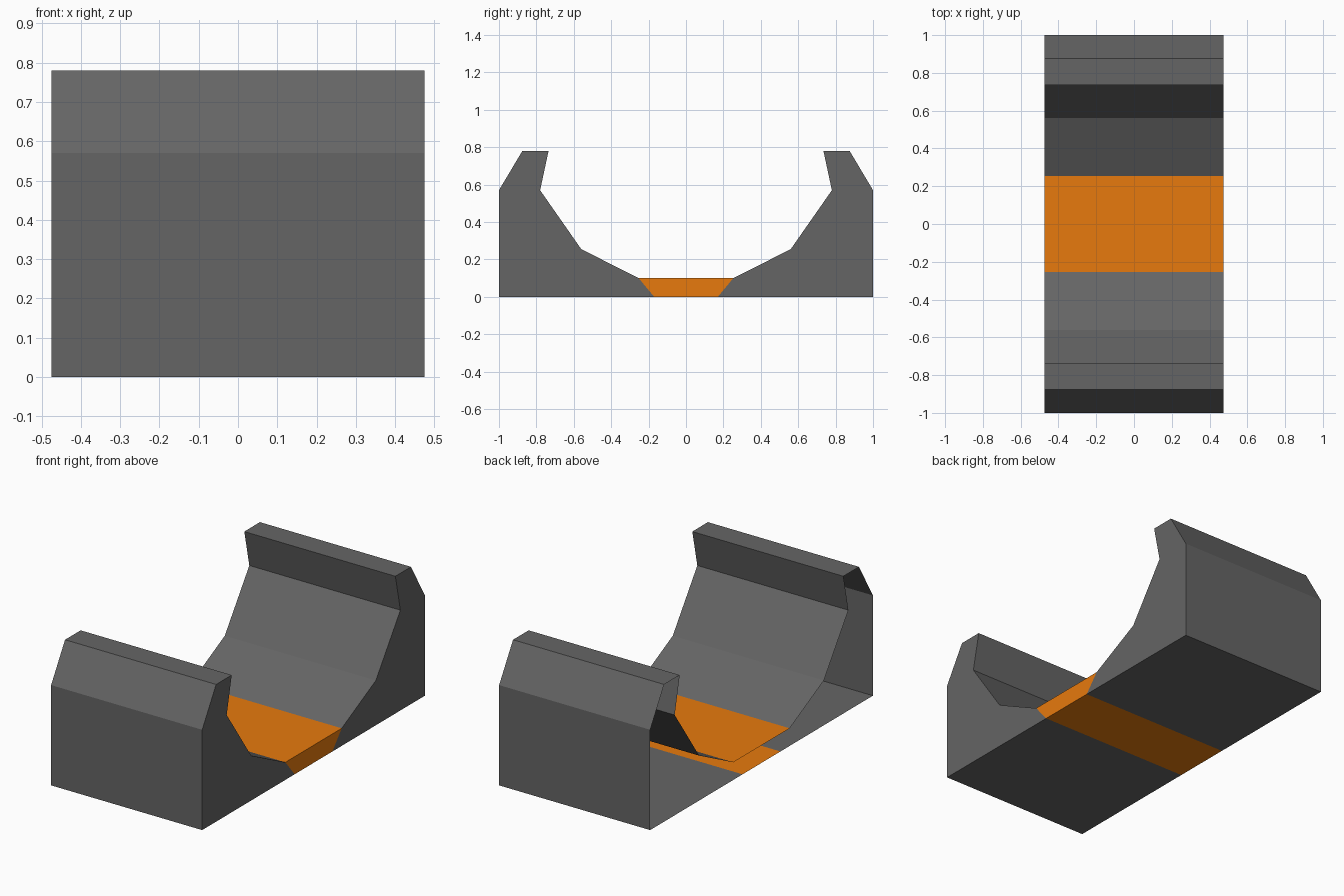
import bpy
import bmesh

cube = bpy.data.objects.get("Cube")
if cube:
    bpy.data.objects.remove(cube, do_unlink=True)

HALF_WIDTH = 0.475


def make_material(name, rgb):
    mat = bpy.data.materials.new(name)
    mat.use_nodes = True
    colour = (*rgb, 1.0)
    mat.diffuse_color = colour
    bsdf = next(n for n in mat.node_tree.nodes if n.type == "BSDF_PRINCIPLED")
    bsdf.inputs["Base Color"].default_value = colour
    bsdf.inputs["Roughness"].default_value = 0.8
    return mat


def make_shell(name, profile, open_edges, mat):
    """Sweep a counter-clockwise (y, z) profile along x, closed only at the +x end."""
    bm = bmesh.new()
    near = [bm.verts.new((-HALF_WIDTH, y, z)) for y, z in profile]
    far = [bm.verts.new((HALF_WIDTH, y, z)) for y, z in profile]
    count = len(profile)
    for i in range(count):
        if i not in open_edges:
            j = (i + 1) % count
            bm.faces.new((near[i], near[j], far[j], far[i]))
    bm.faces.new(far)
    mesh = bpy.data.meshes.new(name)
    bm.to_mesh(mesh)
    bm.free()
    mesh.materials.append(mat)
    obj = bpy.data.objects.new(name, mesh)
    bpy.context.collection.objects.link(obj)
    return obj


grey = make_material("dark grey", (0.13, 0.13, 0.13))
orange = make_material("orange", (0.8, 0.195, 0.004))

# Jaws: the last edge of the profile is the seam against the floor insert
jaw = [(0.17, 0), (1, 0), (1, 0.57), (0.875, 0.78), (0.735, 0.78),
       (0.78, 0.57), (0.56, 0.255), (0.253, 0.1)]
mirrored_jaw = [(-y, z) for y, z in reversed(jaw)]
seam = {len(jaw) - 1}
make_shell("back_jaw", jaw, seam, grey)
make_shell("front_jaw", mirrored_jaw, seam, grey)

# Floor insert: top and bottom strips with an end cap, open at both seams
insert = [(-0.17, 0), (0.17, 0), (0.253, 0.1), (-0.253, 0.1)]
make_shell("floor_insert", insert, {1, 3}, orange)
